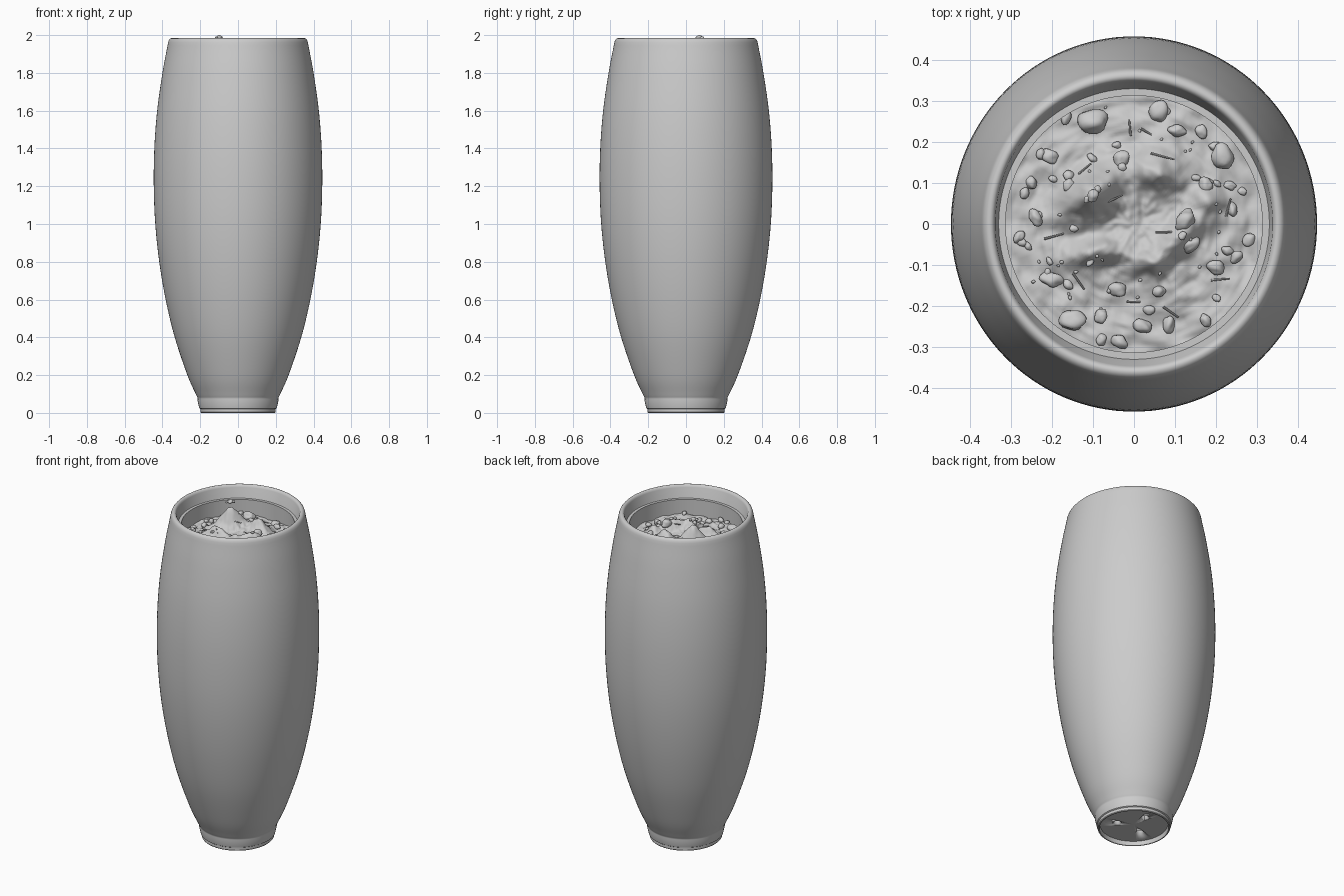
import bpy, bmesh, math, random
from mathutils import Vector, Matrix, noise

if "Cube" in bpy.data.objects:
    bpy.data.objects.remove(bpy.data.objects["Cube"])

random.seed(7)
SEG = 128


def make_object(name, bm, angle=35):
    bmesh.ops.recalc_face_normals(bm, faces=bm.faces)
    me = bpy.data.meshes.new(name)
    bm.to_mesh(me)
    bm.free()
    ob = bpy.data.objects.new(name, me)
    bpy.context.collection.objects.link(ob)
    bpy.ops.object.select_all(action='DESELECT')
    ob.select_set(True)
    bpy.context.view_layer.objects.active = ob
    bpy.ops.object.shade_smooth_by_angle(angle=math.radians(angle))
    return ob


def smooth_curve(pts, steps=5):
    # Catmull-Rom through the profile points
    p = [Vector(q) for q in pts]
    p = [2 * p[0] - p[1]] + p + [2 * p[-1] - p[-2]]
    out = []
    for a, b, c, d in zip(p, p[1:], p[2:], p[3:]):
        for i in range(steps):
            t = i / steps
            out.append(0.5 * (2 * b + (c - a) * t + (2 * a - 5 * b + 4 * c - d) * t * t
                              + (3 * b - a - 3 * c + d) * t ** 3))
    return [tuple(v) for v in out] + [tuple(pts[-1])]


def ring_surface(bm, rings):
    # skin a list of vertex rings; a ring of one vertex is a pole
    for a, b in zip(rings, rings[1:]):
        for i in range(SEG):
            j = (i + 1) % SEG
            quad = [a[i % len(a)], a[j % len(a)], b[j % len(b)], b[i % len(b)]]
            bm.faces.new(list(dict.fromkeys(quad)))


def lathe(bm, profile):
    rings = []
    for r, z, sy in profile:
        n = 1 if r == 0 else SEG
        rings.append([bm.verts.new((r * math.cos(math.tau * i / SEG),
                                    r * sy * math.sin(math.tau * i / SEG), z)) for i in range(n)])
    ring_surface(bm, rings)


# Planter: recessed base, foot, bulging outside, rounded rim, stepped lip, hollow inside
base = [(0, 0.025), (0.186, 0.025), (0.19, 0.0), (0.196, 0.0), (0.199, 0.004), (0.199, 0.02),
        (0.205, 0.024), (0.214, 0.064), (0.213, 0.074)]
wall = smooth_curve([(0.214, 0.08), (0.226, 0.105), (0.268, 0.2), (0.335, 0.4), (0.383, 0.6),
                     (0.417, 0.8), (0.438, 1.0), (0.446, 1.2), (0.443, 1.4), (0.428, 1.6),
                     (0.400, 1.8), (0.373, 1.945)])
rim = [(0.370, 1.962), (0.366, 1.974), (0.360, 1.981), (0.353, 1.984), (0.347, 1.983),
       (0.342, 1.979), (0.338, 1.970)]
inside = [(0.332, 1.915), (0.330, 1.91), (0.313, 1.91), (0.313, 1.76), (0.37, 1.7), (0.41, 1.2),
          (0.38, 0.8), (0.29, 0.4), (0.18, 0.1), (0, 0.1)]
bm = bmesh.new()
lathe(bm, [(r, z, 1.025) for r, z in base + wall + rim] + [(r, z, 1.0) for r, z in inside])
planter = make_object("planter", bm)

# Three drainage holes
bm = bmesh.new()
for k in range(3):
    a = math.radians(-30 + 120 * k)
    bmesh.ops.create_cone(bm, cap_ends=True, segments=24, radius1=0.022, radius2=0.022, depth=0.3,
                          matrix=Matrix.Translation((0.095 * math.cos(a), 0.095 * math.sin(a), 0.06)))
cutter = make_object("drain_cutter", bm)
cutter.hide_render = True
cutter.hide_set(True)
mod = planter.modifiers.new("drain_holes", 'BOOLEAN')
mod.operation = 'DIFFERENCE'
mod.solver = 'EXACT'
mod.object = cutter

# Soil heaps: x, y, long radius, short radius, angle, height
HEAPS = [(-0.10, 0.075, 0.085, 0.05, 35, 0.125), (0.06, 0.13, 0.06, 0.045, 10, 0.075),
         (0.11, -0.03, 0.08, 0.035, 45, 0.07), (-0.10, -0.07, 0.075, 0.03, 10, 0.065),
         (0.04, -0.09, 0.06, 0.03, 0, 0.035), (0.18, 0.06, 0.05, 0.03, -20, 0.03)]


def soil_height(x, y):
    z = 1.815 + 0.02 * max(0, 1 - math.hypot(x, y) / 0.3)
    for hx, hy, la, lb, ang, h in HEAPS:
        c, s = math.cos(math.radians(ang)), math.sin(math.radians(ang))
        u, v = (x - hx) * c + (y - hy) * s, (y - hy) * c - (x - hx) * s
        z += h * math.exp(-((u / la) ** 2 + (v / lb) ** 2))
    p = Vector((x, y, 0.3))
    for freq, amp in ((11, 0.016), (28, 0.011), (65, 0.005)):
        z += amp * noise.noise(p * freq)
    return min(z, 1.975)


# Soil surface
bm = bmesh.new()
rings = [[bm.verts.new((0, 0, soil_height(0, 0)))]]
for k in range(1, 61):
    r = 0.3145 * k / 60
    ring = []
    for i in range(SEG):
        x, y = r * math.cos(math.tau * i / SEG), r * math.sin(math.tau * i / SEG)
        ring.append(bm.verts.new((x, y, soil_height(x, y))))
    rings.append(ring)
ring_surface(bm, rings)
make_object("soil", bm, 60)

# Pebbles: the larger ones by place and size, then scattered small ones
PEBBLES = [(-0.10, 0.25, .033), (0.06, 0.275, .028), (0.215, 0.165, .03), (-0.2, -0.135, .025),
           (0.02, -0.25, .022), (-0.15, -0.235, .028), (-0.035, -0.287, .02), (-0.24, 0.015, .02),
           (-0.165, 0.26, .017), (-0.205, 0.165, .02), (-0.04, -0.16, .02), (0.085, -0.245, .02),
           (0.105, 0.228, .02), (0.2, -0.105, .02), (0.25, -0.08, .017), (0.28, -0.04, .017),
           (0.175, 0.095, .018), (0.24, 0.035, .015), (-0.16, 0.095, .015), (-0.08, -0.225, .018),
           (0.175, -0.235, .015), (0.06, -0.165, .015), (-0.03, 0.16, .02), (0.165, 0.225, .015),
           (0.125, 0.01, .026), (-0.25, 0.1, .015), (-0.28, -0.03, .015), (0.14, -0.05, .022)]
for i in range(62):
    a, r = random.uniform(0, math.tau), 0.295 * math.sqrt(random.uniform(0.1, 1))
    PEBBLES.append((r * math.cos(a), r * math.sin(a), random.choice((.004, .005, .01, .013))))
bm = bmesh.new()


def pebble(x, y, z, size):
    rot = Matrix.Rotation(random.uniform(0, math.tau), 4, 'Z')
    scale = Matrix.Diagonal((1.1, random.uniform(0.7, 0.95), random.uniform(0.65, 0.9), 1))
    seed = Vector((x, y, size)) * 91
    verts = bmesh.ops.create_icosphere(bm, subdivisions=3 if size > .006 else 2, radius=size)['verts']
    for v in verts:
        v.co *= 1 + 0.28 * noise.noise(v.co / size * 1.1 + seed)
    bmesh.ops.transform(bm, matrix=Matrix.Translation((x, y, z)) @ rot @ scale, verts=verts)
    return verts


for x, y, s in PEBBLES:
    pebble(x, y, soil_height(x, y) + 0.3 * s, s)
# Crumbs on the peak reach the full height
for x, y, s in ((-0.10, 0.07, 0.015), (-0.115, 0.06, 0.008), (-0.088, 0.085, 0.009)):
    verts = pebble(x, y, 1.975, s)
    drop = 2.0 - (0.015 - s) - max(v.co.z for v in verts)
    bmesh.ops.translate(bm, vec=(0, 0, drop), verts=verts)
make_object("pebbles", bm, 60)

# Twigs: x, y, angle, length
bm = bmesh.new()
for x, y, ang, length in ((0.23, 0.04, 75, .045), (-0.195, -0.03, 15, .05), (0.085, -0.02, 0, .065),
                          (-0.135, -0.14, -55, .05), (0, -0.19, 0, .035), (0.09, -0.215, -35, .045),
                          (0.21, -0.135, 5, .045), (0.07, 0.165, -15, .06), (-0.01, 0.235, 95, .04),
                          (-0.05, 0.06, 25, .05), (-0.12, 0.135, 40, .04), (0.03, 0.225, -30, .03)):
    m = (Matrix.Translation((x, y, soil_height(x, y) + 0.006))
         @ Matrix.Rotation(math.radians(ang), 4, 'Z')
         @ Matrix.Rotation(math.radians(90 + random.uniform(-12, 12)), 4, 'Y'))
    bmesh.ops.create_cone(bm, cap_ends=True, segments=8, radius1=0.003, radius2=0.002,
                          depth=length, matrix=m)
make_object("twigs", bm)
